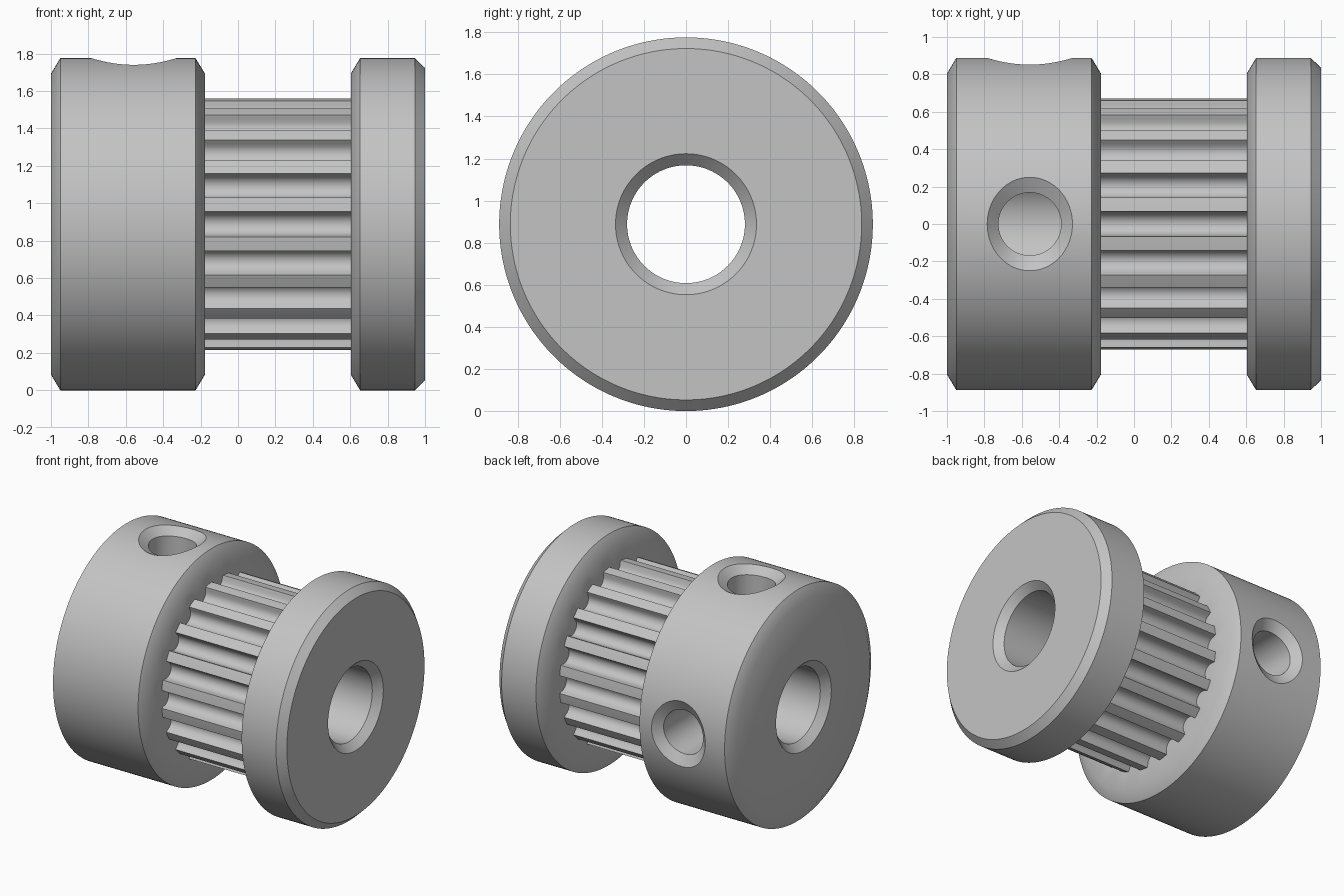
import bpy, bmesh, math
from mathutils import Matrix, Vector

cube = bpy.data.objects.get("Cube")
if cube:
    bpy.data.objects.remove(cube, do_unlink=True)

RIM = 0.888        # outer radius of hub and flange
TOOTH_R = 0.675    # radius over the teeth
TEETH = 20
PER_TOOTH = 12
SEGS = TEETH * PER_TOOTH
AXIS = Vector((0, 0, RIM))

metal = bpy.data.materials.new("grey metal")
metal.use_nodes = True
metal.diffuse_color = (0.55, 0.55, 0.55, 1)
metal.node_tree.nodes["Principled BSDF"].inputs["Base Color"].default_value = (0.55, 0.55, 0.55, 1)


def make_object(name, bm):
    bmesh.ops.recalc_face_normals(bm, faces=bm.faces)
    mesh = bpy.data.meshes.new(name)
    bm.to_mesh(mesh)
    bm.free()
    mesh.materials.append(metal)
    obj = bpy.data.objects.new(name, mesh)
    bpy.context.collection.objects.link(obj)
    return obj


def bridge(bm, a, b):
    n = len(a)
    for i in range(n):
        j = (i + 1) % n
        bm.faces.new((a[i], a[j], b[j], b[i]))


def circle(r):
    return [(r * math.sin(math.tau * i / SEGS), r * math.cos(math.tau * i / SEGS))
            for i in range(SEGS)]


def toothed_outline():
    """Round-bottomed belt grooves, the first one centred on top."""
    lip, groove, sink = 0.068, 0.062, 0.023
    lip_y = math.sqrt(TOOTH_R ** 2 - lip ** 2)
    local = [(-lip, lip_y)]
    for k in range(9):
        a = math.pi * k / 8
        local.append((-groove * math.cos(a), TOOTH_R - sink - groove * math.sin(a)))
    local.append((lip, lip_y))
    half = math.pi / TEETH
    local.append((TOOTH_R * math.sin(half), TOOTH_R * math.cos(half)))
    points = []
    for t in range(TEETH):
        c, s = math.cos(math.tau * t / TEETH), math.sin(math.tau * t / TEETH)
        points += [(x * c + y * s, y * c - x * s) for x, y in local]
    # Start at the groove bottom so the points line up with the circles
    return points[5:] + points[:5]


# Pulley body: closed section swept around the x axis, toothed in the middle
teeth = toothed_outline()
section = [
    (-1, circle(0.335)), (-1, circle(0.805)), (-0.95, circle(RIM)),
    (-0.227, circle(RIM)), (-0.177, circle(0.805)),
    (-0.177, teeth), (0.603, teeth),
    (0.603, circle(0.805)), (0.653, circle(RIM)),
    (0.945, circle(RIM)), (1, circle(0.835)), (1, circle(0.335)),
    (0.945, circle(0.28)), (-0.945, circle(0.28)),
]
bm = bmesh.new()
rings = [[bm.verts.new((x, y, z + RIM)) for y, z in pts] for x, pts in section]
for k, ring in enumerate(rings):
    bridge(bm, ring, rings[(k + 1) % len(rings)])
pulley = make_object("toothed_pulley", bm)


# Set screw hole with a countersunk mouth that follows the rim
def screw_hole_cutter(name, turn):
    n, r, rx, ry, deep = 64, 0.168, 0.228, 0.25, 0.06
    bm = bmesh.new()
    rows = [[], [], [], []]
    for i in range(n):
        a = math.tau * i / n
        c, s = math.cos(a), math.sin(a)
        inner = Vector((r * c, r * s, math.sqrt(RIM ** 2 - (r * s) ** 2) - deep))
        edge = Vector((rx * c, ry * s, math.sqrt(RIM ** 2 - (ry * s) ** 2)))
        outer = edge + (edge - inner) * 0.1
        top = Vector((outer.x, outer.y, 1.1))
        for row, p in zip(rows, (Vector((inner.x, inner.y, 0.08)), inner, outer, top)):
            row.append(bm.verts.new(p + Vector((-0.557, 0, 0))))
    for a, b in zip(rows, rows[1:]):
        bridge(bm, a, b)
    bm.faces.new(rows[0])
    bm.faces.new(rows[-1])
    bm.transform(Matrix.Translation(AXIS) @ Matrix.Rotation(turn, 4, 'X'))
    cutter = make_object(name, bm)
    cutter.hide_render = True
    return cutter


bpy.ops.object.select_all(action='DESELECT')
pulley.select_set(True)
bpy.context.view_layer.objects.active = pulley
for name, turn in (("top_screw_cutter", 0), ("back_screw_cutter", -math.pi / 2)):
    cutter = screw_hole_cutter(name, turn)
    mod = pulley.modifiers.new(name, 'BOOLEAN')
    mod.operation = 'DIFFERENCE'
    mod.solver = 'EXACT'
    mod.object = cutter
    bpy.ops.object.modifier_apply(modifier=mod.name)
    bpy.data.objects.remove(cutter, do_unlink=True)

bpy.ops.object.shade_smooth_by_angle(angle=math.radians(35))
